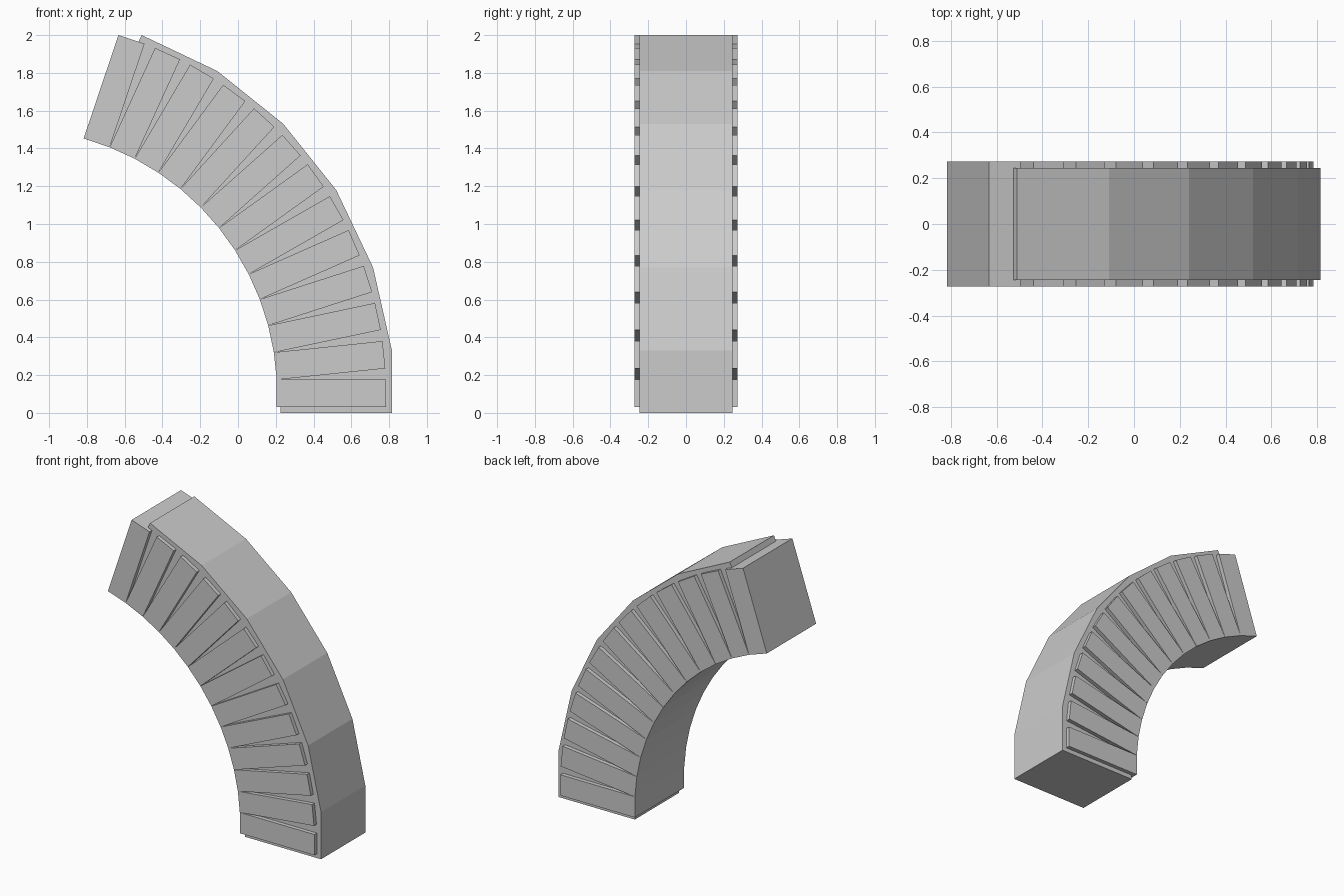
import bpy, bmesh, math
from mathutils import Vector

if "Cube" in bpy.data.objects:
    bpy.data.objects.remove(bpy.data.objects["Cube"])


def extrude_profile(name, pts, half):
    """Closed x/z profile extruded symmetrically along y."""
    bm = bmesh.new()
    face = bm.faces.new([bm.verts.new((x, -half, z)) for x, z in pts])
    ext = bmesh.ops.extrude_face_region(bm, geom=[face])
    new = [v for v in ext["geom"] if isinstance(v, bmesh.types.BMVert)]
    bmesh.ops.translate(bm, verts=new, vec=(0, 2 * half, 0))
    bmesh.ops.recalc_face_normals(bm, faces=bm.faces)
    mesh = bpy.data.meshes.new(name)
    bm.to_mesh(mesh)
    bm.free()
    obj = bpy.data.objects.new(name, mesh)
    bpy.context.collection.objects.link(obj)
    return obj


# Arch core: coarse six-segment curved band behind the stones
outer = [Vector(p) for p in ((0.815, 0), (0.815, 0.33), (0.715, 0.77), (0.52, 1.18),
                             (0.24, 1.53), (-0.11, 1.81), (-0.51, 2.0))]
depth = 0.59
normals = []
for a, b in zip(outer, outer[1:]):
    d = (b - a).normalized()
    normals.append(Vector((-d.y, d.x)))
inner = []
for i, p in enumerate(outer):
    n0, n1 = normals[max(i - 1, 0)], normals[min(i, len(normals) - 1)]
    n = (n0 + n1).normalized()
    inner.append(p + n * depth / n.dot(n0))
extrude_profile("arch_core", outer + inner[::-1], 0.245)

# Arch stones: thirteen blocks hinged along their inner corners
STEP, THICK, LENGTH = math.radians(5.95), 0.1455, 0.578
corner = Vector((0.205, 0.03))
for i in range(13):
    a = i * STEP
    along = Vector((math.cos(a), math.sin(a))) * LENGTH
    up = Vector((-math.sin(a), math.cos(a))) * THICK
    extrude_profile(f"arch_stone_{i + 1}",
                    [corner, corner + along, corner + along + up, corner + up], 0.273)
    corner = corner + up
